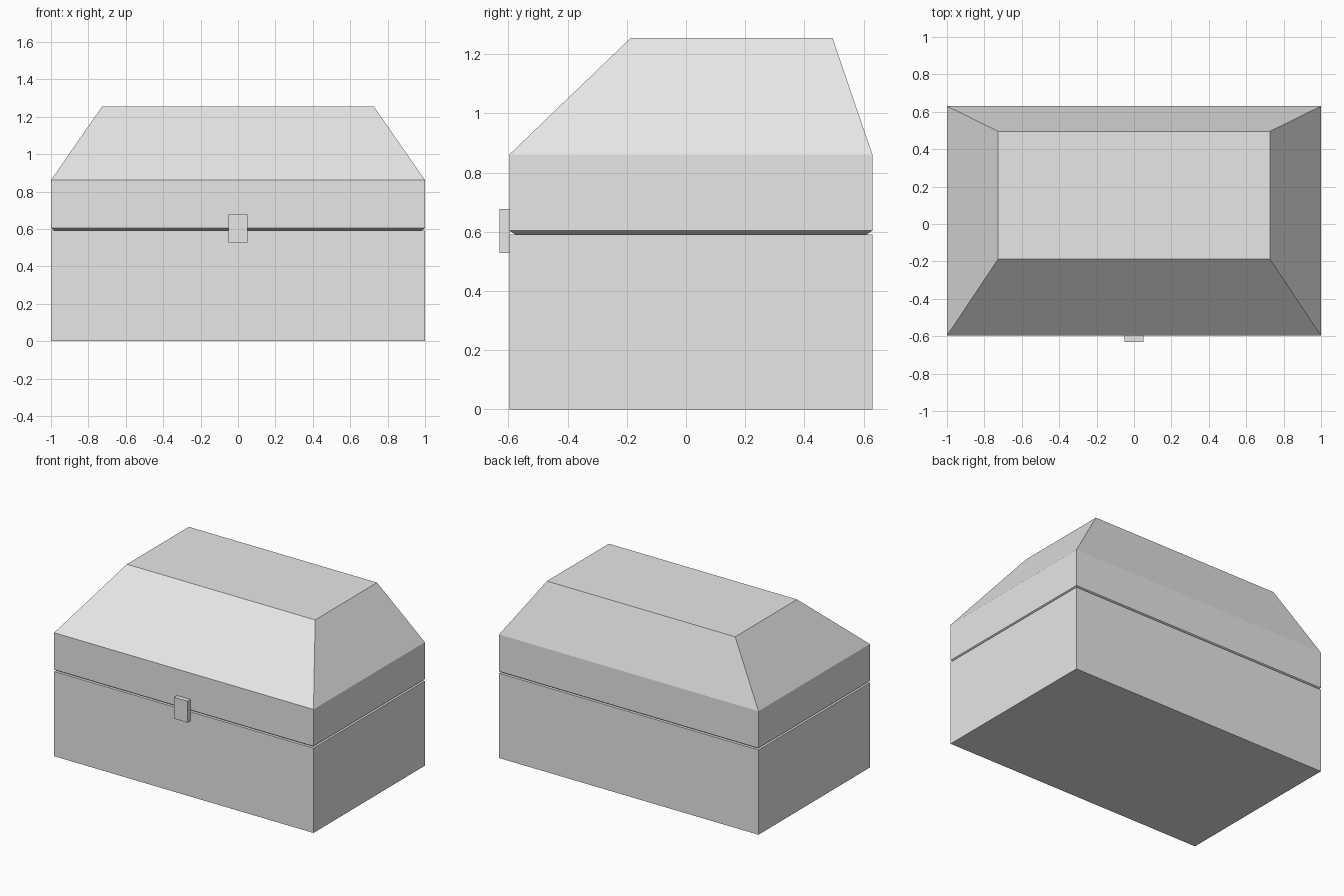
import bpy
import bmesh

cube = bpy.data.objects.get("Cube")
if cube:
    bpy.data.objects.remove(cube, do_unlink=True)

grey = bpy.data.materials.new("light grey")
grey.use_nodes = True
COLOUR = (0.8, 0.8, 0.8, 1.0)
grey.diffuse_color = COLOUR
grey.node_tree.nodes["Principled BSDF"].inputs["Base Color"].default_value = COLOUR


def stack(name, rings, cap_bottom=True):
    """Join rectangular rings (half width, y front, y back, z) into a flat-sided solid."""
    bm = bmesh.new()
    loops = [[bm.verts.new((x, y, z)) for x, y in ((-w, y0), (w, y0), (w, y1), (-w, y1))]
             for w, y0, y1, z in rings]
    for low, high in zip(loops, loops[1:]):
        for i in range(4):
            j = (i + 1) % 4
            bm.faces.new((low[i], low[j], high[j], high[i]))
    if cap_bottom:
        bm.faces.new(loops[0][::-1])
    bm.faces.new(loops[-1])
    mesh = bpy.data.meshes.new(name)
    bm.to_mesh(mesh)
    bm.free()
    mesh.materials.append(grey)
    obj = bpy.data.objects.new(name, mesh)
    bpy.context.collection.objects.link(obj)
    return obj


FRONT, BACK = -0.597, 0.63
SEAM, INSET = 0.591, 0.02

# Box body
stack("chest_base", [(1.0, FRONT, BACK, 0.0), (1.0, FRONT, BACK, SEAM)])

# Lid with a bevelled lower edge, upright sides and a sloped, flat-topped roof
stack("chest_lid", [
    (1.0 - INSET, FRONT + INSET, BACK - INSET, SEAM),
    (1.0, FRONT, BACK, 0.604),
    (1.0, FRONT, BACK, 0.861),
    (0.726, -0.187, 0.495, 1.255),
], cap_bottom=False)

# Latch plate across the seam
stack("latch", [(0.052, -0.63, FRONT, 0.528), (0.052, -0.63, FRONT, 0.677)])
